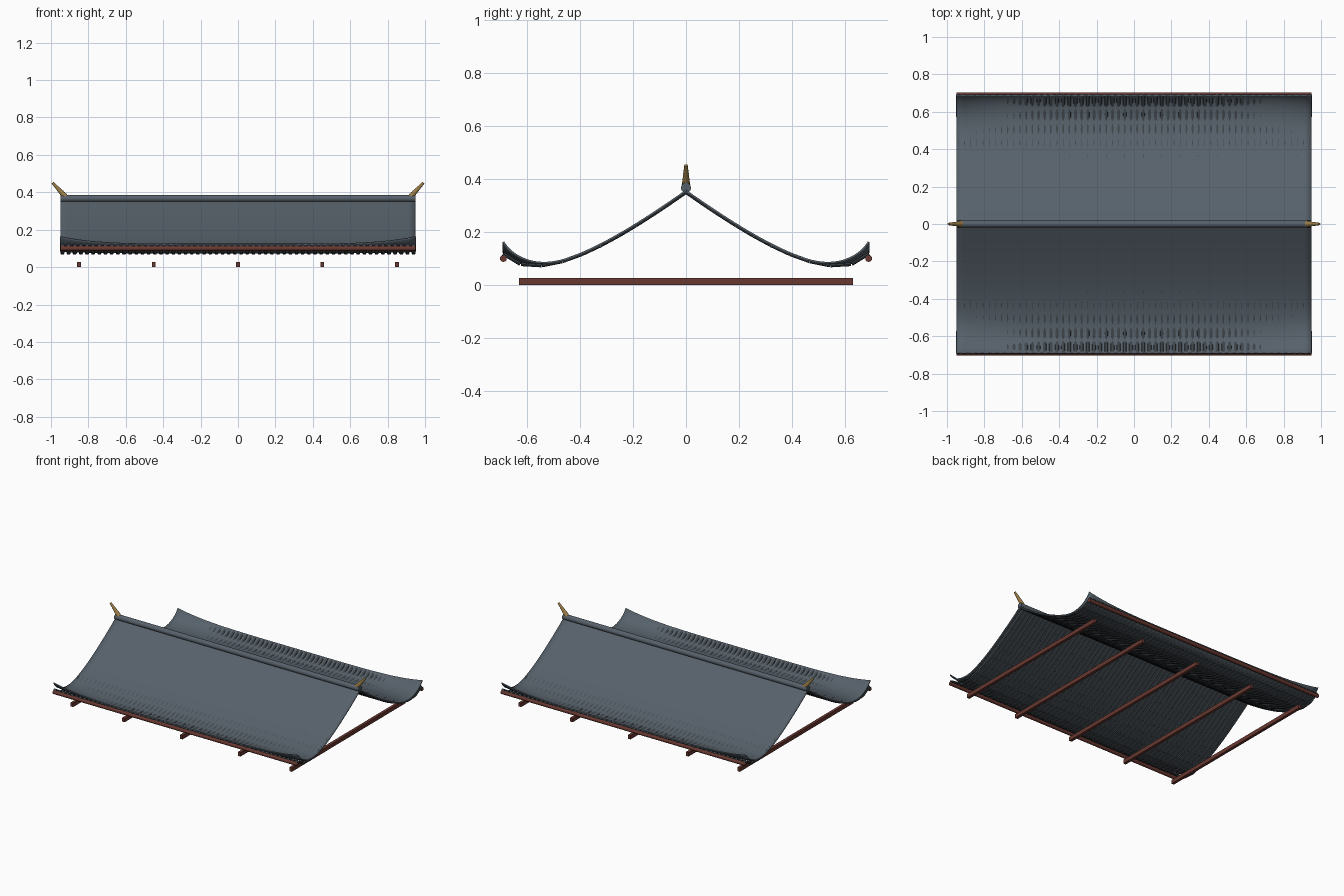
import bpy, bmesh, math
from mathutils import Vector, Matrix

if "Cube" in bpy.data.objects:
    bpy.data.objects.remove(bpy.data.objects["Cube"])


def material(name, rgb):
    m = bpy.data.materials.new(name)
    m.diffuse_color = (*rgb, 1)
    m.use_nodes = True
    m.node_tree.nodes["Principled BSDF"].inputs["Base Color"].default_value = m.diffuse_color
    return m


SLATE = material("slate", (0.095, 0.12, 0.145))
DARK = material("dark tile", (0.05, 0.06, 0.07))
WOOD = material("red brown wood", (0.14, 0.04, 0.03))
GOLD = material("old gold", (0.32, 0.20, 0.06))


def finish(name, bm, mat, smooth=True):
    bmesh.ops.recalc_face_normals(bm, faces=bm.faces) if smooth != "sheet" else None
    me = bpy.data.meshes.new(name)
    bm.to_mesh(me)
    bm.free()
    me.materials.append(mat)
    ob = bpy.data.objects.new(name, me)
    bpy.context.collection.objects.link(ob)
    if smooth:
        bpy.ops.object.select_all(action='DESELECT')
        ob.select_set(True)
        bpy.context.view_layer.objects.active = ob
        bpy.ops.object.shade_smooth_by_angle(angle=math.radians(40))
    return ob


def add_rod(bm, a, b, r1, r2, sides=16):
    a, b = Vector(a), Vector(b)
    d = b - a
    mat = Matrix.Translation((a + b) / 2) @ d.to_track_quat('Z', 'Y').to_matrix().to_4x4()
    bmesh.ops.create_cone(bm, cap_ends=True, segments=sides, radius1=r1, radius2=r2,
                          depth=d.length, matrix=mat)


def bezier(p, t):
    s = 1 - t
    return sum((Vector(q) * k for q, k in zip(p, (s**3, 3*s*s*t, 3*s*t*t, t**3))), Vector((0, 0)))


# Slope profile (distance from ridge, height): long sweep, then upturned eave
SWEEP = [(0, 0.36), (0.2, 0.22), (0.42, 0.08), (0.57, 0.08)]
EAVE = [(0.57, 0.08), (0.63, 0.08), (0.67, 0.10), (0.687, 0.125)]
profile = [bezier(SWEEP, i / 30) for i in range(30)] + [bezier(EAVE, i / 14) for i in range(15)]
HALF = 0.95


def lift(x, y):
    """Extra rise of the eave toward the corners."""
    return 0.04 * abs(x / HALF) ** 5 * max(0, (y - 0.45) / 0.237) ** 2


def at_length(s):
    """Point on the profile at fraction s of its length."""
    lens = [(b - a).length for a, b in zip(profile, profile[1:])]
    d = s * sum(lens)
    for a, b, l in zip(profile, profile[1:], lens):
        if d <= l:
            return a.lerp(b, d / l)
        d -= l
    return profile[-1]


COLS, ROWS = 58, 10
joints = [at_length(i / ROWS) for i in range(ROWS + 1)]

for side, label in ((-1, "front"), (1, "back")):
    # Curved roof sheet
    bm = bmesh.new()
    nx = 48
    grid = [[bm.verts.new((x, side * p.x, p.y + lift(x, p.x))) for p in profile]
            for x in (-HALF + 2 * HALF * i / nx for i in range(nx + 1))]
    for c0, c1 in zip(grid, grid[1:]):
        for j in range(len(profile) - 1):
            q = [c0[j], c1[j], c1[j + 1], c0[j + 1]]
            bm.faces.new(q if side < 0 else q[::-1])
    bm.normal_update()
    if sum(f.normal.z for f in bm.faces) < 0:
        bmesh.ops.reverse_faces(bm, faces=bm.faces)
    sheet = finish(label + "_roof_sheet", bm, SLATE, "sheet")
    mod = sheet.modifiers.new("thickness", 'SOLIDIFY')
    mod.thickness, mod.offset = 0.007, -1

    # Straight tile segments running down the slope beneath the sheet
    bm = bmesh.new()
    for i in range(COLS):
        x = -HALF + 0.011 + (2 * HALF - 0.022) * i / (COLS - 1)
        for a, b in zip(joints, joints[1:]):
            d = (b - a).normalized()
            n = Vector((-d.y, d.x))
            rings = []
            for p in (a, b):
                c = p - n * 0.0076
                ring = []
                for k in range(8):
                    ang = math.tau * k / 8
                    q = c + n * 0.007 * math.cos(ang)
                    ring.append(bm.verts.new((x + 0.011 * math.sin(ang), side * q.x, q.y)))
                rings.append(ring)
            for k in range(8):
                m = (k + 1) % 8
                bm.faces.new((rings[0][k], rings[0][m], rings[1][m], rings[1][k]))
            bm.faces.new(rings[0][::-1])
            bm.faces.new(rings[1])
    finish(label + "_tiles", bm, DARK, False)

    # Round eave beam
    bm = bmesh.new()
    add_rod(bm, (-HALF, side * 0.69, 0.1), (HALF, side * 0.69, 0.1), 0.013, 0.013, 12)
    finish(label + "_eave_beam", bm, WOOD)

# Ridge cap
bm = bmesh.new()
add_rod(bm, (-HALF, 0, 0.367), (HALF, 0, 0.367), 0.019, 0.019)
finish("ridge_cap", bm, SLATE)

# Stepped tapering finials leaning outward at both ridge ends
for side, label in ((-1, "left"), (1, "right")):
    bm = bmesh.new()
    start, end = Vector((side * 0.925, 0, 0.378)), Vector((side * 0.992, 0, 0.452))
    steps = 7
    for i in range(steps):
        r = 0.0165 - 0.0085 * i / (steps - 1)
        add_rod(bm, start.lerp(end, i / steps), start.lerp(end, (i + 1) / steps), r, r * 0.8, 12)
    finish(label + "_finial", bm, GOLD)

# Cross beams below the roof
for i, x in enumerate((-0.85, -0.45, 0, 0.45, 0.85)):
    bm = bmesh.new()
    bmesh.ops.create_cube(bm, size=1, matrix=Matrix.Translation((x, 0, 0.0135))
                          @ Matrix.Diagonal((0.02, 1.26, 0.027, 1)))
    finish(f"cross_beam_{i + 1}", bm, WOOD, False)
